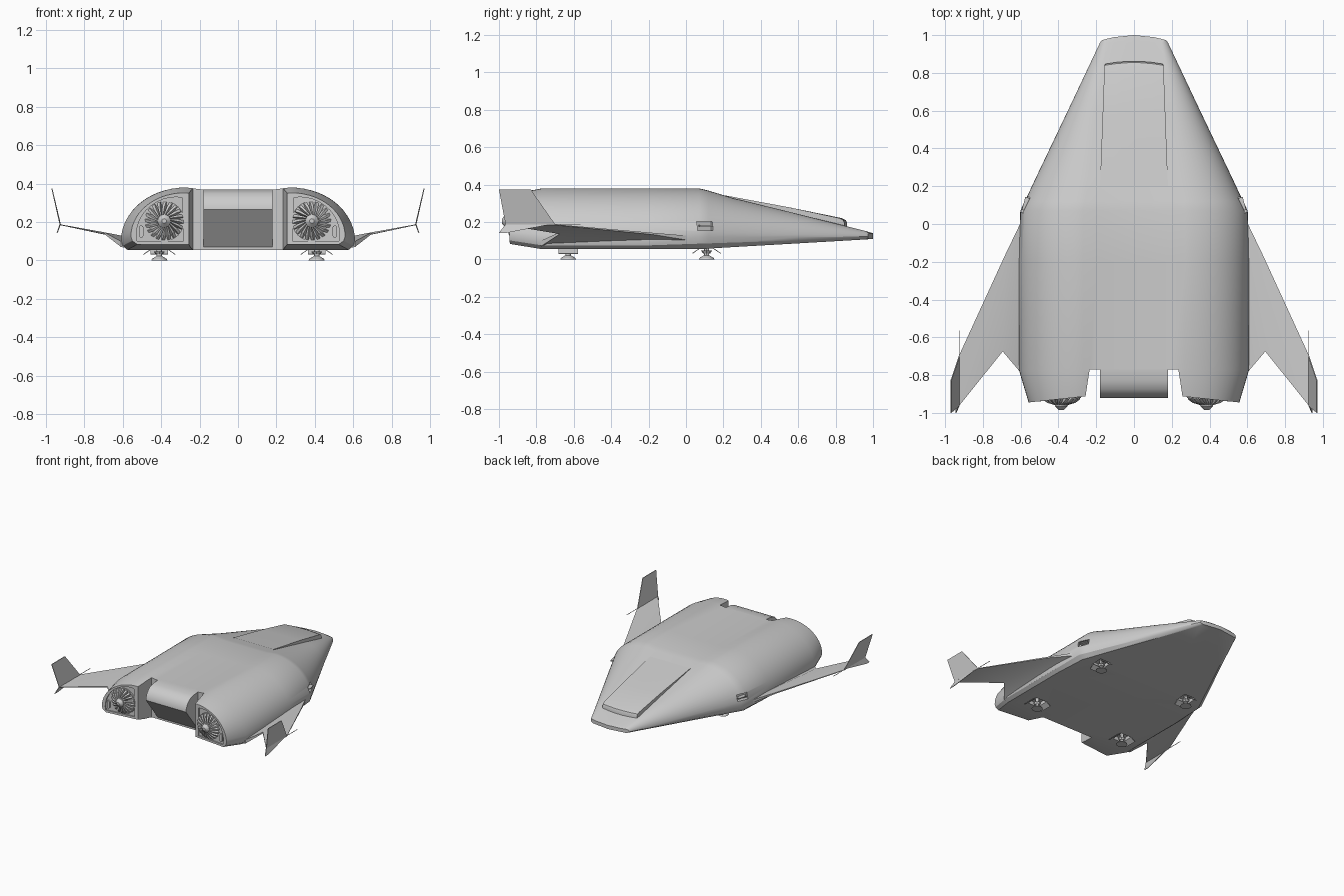
import bpy, bmesh, math
from mathutils import Matrix, Vector

if "Cube" in bpy.data.objects:
    bpy.data.objects.remove(bpy.data.objects["Cube"])

grey = bpy.data.materials.new("hull_grey")
grey.diffuse_color = (0.6, 0.6, 0.6, 1)
grey.use_nodes = True
grey.node_tree.nodes["Principled BSDF"].inputs["Base Color"].default_value = grey.diffuse_color


def activate(ob):
    bpy.ops.object.select_all(action='DESELECT')
    ob.select_set(True)
    bpy.context.view_layer.objects.active = ob


def make(name, bm, mirror=False, smooth=None):
    bmesh.ops.recalc_face_normals(bm, faces=bm.faces[:])
    me = bpy.data.meshes.new(name)
    bm.to_mesh(me)
    bm.free()
    ob = bpy.data.objects.new(name, me)
    bpy.context.collection.objects.link(ob)
    me.materials.append(grey)
    if mirror:
        ob.modifiers.new("mirror", 'MIRROR').use_mirror_merge = False
    if smooth:
        activate(ob)
        bpy.ops.object.shade_smooth_by_angle(angle=math.radians(smooth))
    return ob


def prism(bm, lower, upper):
    """Closed solid between two matching outlines."""
    a = [bm.verts.new(p) for p in lower]
    b = [bm.verts.new(p) for p in upper]
    n = len(a)
    bm.faces.new(a[::-1])
    bm.faces.new(b)
    for i in range(n):
        bm.faces.new((a[i], a[(i + 1) % n], b[(i + 1) % n], b[i]))


def box(bm, loc, size, rot=Matrix()):
    m = Matrix.Translation(loc) @ rot @ Matrix.Diagonal((*size, 1))
    bmesh.ops.create_cube(bm, size=1, matrix=m)


def cone(bm, r1, r2, depth, loc, seg, rot=Matrix()):
    bmesh.ops.create_cone(bm, cap_ends=True, segments=seg, radius1=r1, radius2=r2,
                          depth=depth, matrix=Matrix.Translation(loc) @ rot)


def cut(target, name, bm, mirror=True):
    cutter = make(name, bm, mirror)
    cutter.hide_render = True
    cutter.hide_viewport = True
    m = target.modifiers.new(name, 'BOOLEAN')
    m.object, m.operation, m.solver = cutter, 'DIFFERENCE', 'EXACT'
    activate(target)
    bpy.ops.object.modifier_apply(modifier=m.name)
    bpy.data.objects.remove(cutter)


# Hull: lofted half sections, flat belly, chine, elliptical shoulder, flat top
ARC = 14


def half_section(w, zb, zc, zt, wt):
    pts = [(0, zb), (w - 0.3 * (zc - zb) - 0.02, zb), (w - 0.008, zb + 0.45 * (zc - zb))]
    for i in range(ARC + 1):
        a = math.pi / 2 * i / ARC
        pts.append((wt + (w - wt) * math.cos(a), zc + (zt - zc) * math.sin(a)))
    dip = 0.01 * min(1, max(0, (zt - 0.33) / 0.04))
    return pts + [(wt * 0.72, zt - dip), (0, zt - dip)]


# y, half width, belly z, chine z, top z, half width of flat top
sections = [(-0.93, 0.558, 0.083, 0.125, 0.352, 0.28), (-0.77, 0.61, 0.055, 0.10, 0.38, 0.27),
            (-0.2, 0.61, 0.055, 0.10, 0.38, 0.27), (0.07, 0.602, 0.055, 0.12, 0.38, 0.27),
            (0.12, 0.578, 0.058, 0.12, 0.368, 0.26), (0.25, 0.517, 0.066, 0.12, 0.329, 0.24),
            (0.6, 0.35, 0.086, 0.12, 0.243, 0.20), (0.96, 0.18, 0.107, 0.122, 0.152, 0.145),
            (1.0, 0.172, 0.11, 0.122, 0.14, 0.15)]
bm = bmesh.new()
rings = []
for k, (y, *dims) in enumerate(sections):
    half = half_section(*dims)
    full = half + [(-x, z) for x, z in half[-2:0:-1]]
    ring = []
    for x, z in full:
        yy = y
        if k == 0:
            yy = -0.885 - 0.107 * abs(x)
        elif k == len(sections) - 1:
            yy = 1 - 0.028 * (x / 0.172) ** 2
        ring.append(bm.verts.new((x, yy, z)))
    rings.append(ring)
n, top = len(rings[0]), len(half) - 1
for a, b in zip(rings, rings[1:]):
    for i in range(n):
        bm.faces.new((a[i], a[(i + 1) % n], b[(i + 1) % n], b[i]))
for r in (rings[0], rings[-1]):
    bm.faces.new(r[:top + 1])
    bm.faces.new(r[top:] + r[:1])
hull = make("hull", bm)

# Gap between the two engine housings
bm = bmesh.new()
plan = [(-0.235, -0.77), (-0.285, -1.1), (0.285, -1.1), (0.235, -0.77)]
prism(bm, [(x, y, -0.1) for x, y in plan], [(x, y, 0.6) for x, y in plan])
cut(hull, "gap_cutter", bm, False)

# D-shaped engine recesses
d_shape = [(0.285, 0.1), (0.525, 0.1), (0.53, 0.13)]
for i in range(1, 10):
    a = math.pi / 2 * i / 9
    d_shape.append((0.32 + 0.21 * math.cos(a), 0.13 + 0.2 * math.sin(a)))
d_shape.append((0.29, 0.325))
bm = bmesh.new()
prism(bm, [(x, -1.1, z) for x, z in d_shape], [(x, -0.875 - 0.107 * x, z) for x, z in d_shape])
cut(hull, "engine_recess_cutter", bm)

# Side intakes and landing gear bays
GEAR = [(0.41, 0.11), (0.41, -0.63)]
bm = bmesh.new()
box(bm, (0.595, 0.11, 0.18), (0.09, 0.09, 0.048), Matrix.Rotation(0.4, 4, 'Z'))
cut(hull, "intake_cutter", bm)
bm = bmesh.new()
for x, y in GEAR:
    box(bm, (x, y, 0.055), (0.1, 0.1, 0.06))
cut(hull, "gear_bay_cutter", bm)
activate(hull)
bpy.ops.object.shade_smooth_by_angle(angle=math.radians(30))

# Intake splitter blades
bm = bmesh.new()
box(bm, (0.57, 0.105, 0.18), (0.03, 0.07, 0.008), Matrix.Rotation(0.25, 4, 'Z'))
make("intake_blade", bm, True)

# Centre tail block with rounded top and undercut
prof = [(-0.74, 0.07), (-0.77, 0.07), (-0.922, 0.265), (-0.92, 0.285), (-0.905, 0.32),
        (-0.875, 0.35), (-0.83, 0.365), (-0.77, 0.37), (-0.74, 0.37)]
bm = bmesh.new()
prism(bm, [(-0.18, y, z) for y, z in prof], [(0.18, y, z) for y, z in prof])
make("tail_block", bm, smooth=35)

# Canopy slab raised toward the nose, with rounded front lip
bm = bmesh.new()
rows = [(0.2, 0.18, 0.344), (0.55, 0.167, 0.279), (0.82, 0.157, 0.221),
        (0.84, 0.155, 0.211), (0.847, 0.154, 0.195), (0.847, 0.154, 0.16)]
grid = []
for y, w, z in rows:
    f = max(0, (y - 0.55) / 0.3)
    grid.append([bm.verts.new((w * t, y + 0.015 * f * (1 - t * t), z))
                 for t in (-1, -0.6, -0.2, 0.2, 0.6, 1)])
for a, b in zip(grid, grid[1:]):
    for i in range(5):
        bm.faces.new((a[i], a[i + 1], b[i + 1], b[i]))
for s in (0, -1):
    low = [bm.verts.new(r[s].co - Vector((0, 0, 0.05))) for r in grid[:-1]]
    for i in range(len(low) - 1):
        bm.faces.new((grid[i][s], grid[i + 1][s], low[i + 1], low[i]))
make("canopy", bm, smooth=30)

# Engine fans: radial blades swept back onto a spinner
FX, FZ = 0.385, 0.205
face = Matrix.Rotation(math.pi / 2, 4, 'X')
bm = bmesh.new()
for i in range(20):
    rot = Matrix.Rotation(2 * math.pi * i / 20, 4, 'Y')
    blade = [(0.025, -0.962), (0.075, -0.945), (0.1, -0.925), (0.1, -0.912), (0.025, -0.912)]
    twist = rot @ Matrix.Translation((0.06, 0, 0)) @ Matrix.Rotation(0.35, 4, 'X') \
        @ Matrix.Translation((-0.06, 0, 0))
    at = Matrix.Translation((FX, -0.935, FZ)) @ twist
    lo, hi = [[at @ Vector((r, y + 0.935, s * (0.001 + 0.07 * r))) for r, y in blade] for s in (-1, 1)]
    prism(bm, lo, hi)
make("fan_blades", bm, True)
bm = bmesh.new()
cone(bm, 0.038, 0.034, 0.05, (FX, -0.94, FZ), 20, face)
cone(bm, 0.034, 0.012, 0.02, (FX, -0.975, FZ), 20, face)
cone(bm, 0.105, 0.105, 0.02, (FX, -0.91, FZ), 32, face)
make("fan_hub", bm, True, 30)

# Small capsule vents beside the fans
bm = bmesh.new()
caps = []
for i in range(12):
    a = 2 * math.pi * (i + 0.5) / 12
    caps.append((0.505 + 0.012 * math.cos(a), 0.15 + 0.012 * math.sin(a) + math.copysign(0.02, math.sin(a))))
prism(bm, [(x, -0.94, z) for x, z in caps], [(x, -0.9, z) for x, z in caps])
make("engine_vent", bm, True, 35)

# Wings: thick root, crank, thin tip (x, y, z, thickness)
bm = bmesh.new()
wing = [(0.56, 0.09, 0.12, 0.03), (0.685, -0.17, 0.142, 0.01), (0.928, -0.70, 0.188, 0.004),
        (0.928, -0.965, 0.188, 0.004), (0.695, -0.675, 0.146, 0.01), (0.61, -0.775, 0.1, 0.03),
        (0.56, -0.775, 0.09, 0.03)]
up = [bm.verts.new((x, y, z)) for x, y, z, t in wing]
dn = [bm.verts.new((x, y, z - t)) for x, y, z, t in wing]
for idx in ((1, 2, 3, 4), (0, 1, 4), (0, 4, 5, 6)):
    bm.faces.new([up[i] for i in idx])
    bm.faces.new([dn[i] for i in idx[::-1]])
for i in range(7):
    j = (i + 1) % 7
    bm.faces.new((up[i], dn[i], dn[j], up[j]))
make("wing", bm, True, 25)

# Upright winglets with a small lower fin and a forward probe
bm = bmesh.new()
for pts in ([(0.928, -0.70, 0.188), (0.972, -0.83, 0.374), (0.972, -1.0, 0.374), (0.93, -0.965, 0.188)],
            [(0.928, -0.72, 0.188), (0.93, -0.965, 0.188), (0.945, -1.0, 0.142), (0.945, -0.96, 0.142)]):
    prism(bm, pts, [(x - 0.005, y, z) for x, y, z in pts])
box(bm, (0.926, -0.64, 0.188), (0.003, 0.15, 0.003))
make("winglet", bm, True)

# Landing gear: flared foot, strut and open bay doors
bm = bmesh.new()
for x, y in GEAR:
    cone(bm, 0.042, 0.038, 0.008, (x, y, 0.004), 12)
    cone(bm, 0.038, 0.015, 0.014, (x, y, 0.015), 12)
    cone(bm, 0.014, 0.014, 0.07, (x, y, 0.05), 12)
    cone(bm, 0.02, 0.03, 0.015, (x, y, 0.04), 8)
make("landing_foot", bm, True, 30)
bm = bmesh.new()
for s in (-1, 1):
    x, y = GEAR[0]
    box(bm, (x, y + s * 0.057, 0.045), (0.09, 0.045, 0.004), Matrix.Rotation(-s * 0.6, 4, 'X'))
    x, y = GEAR[1]
    box(bm, (x + s * 0.065, y, 0.043), (0.045, 0.105, 0.004), Matrix.Rotation(s * 0.6, 4, 'Y'))
make("bay_door", bm, True)
